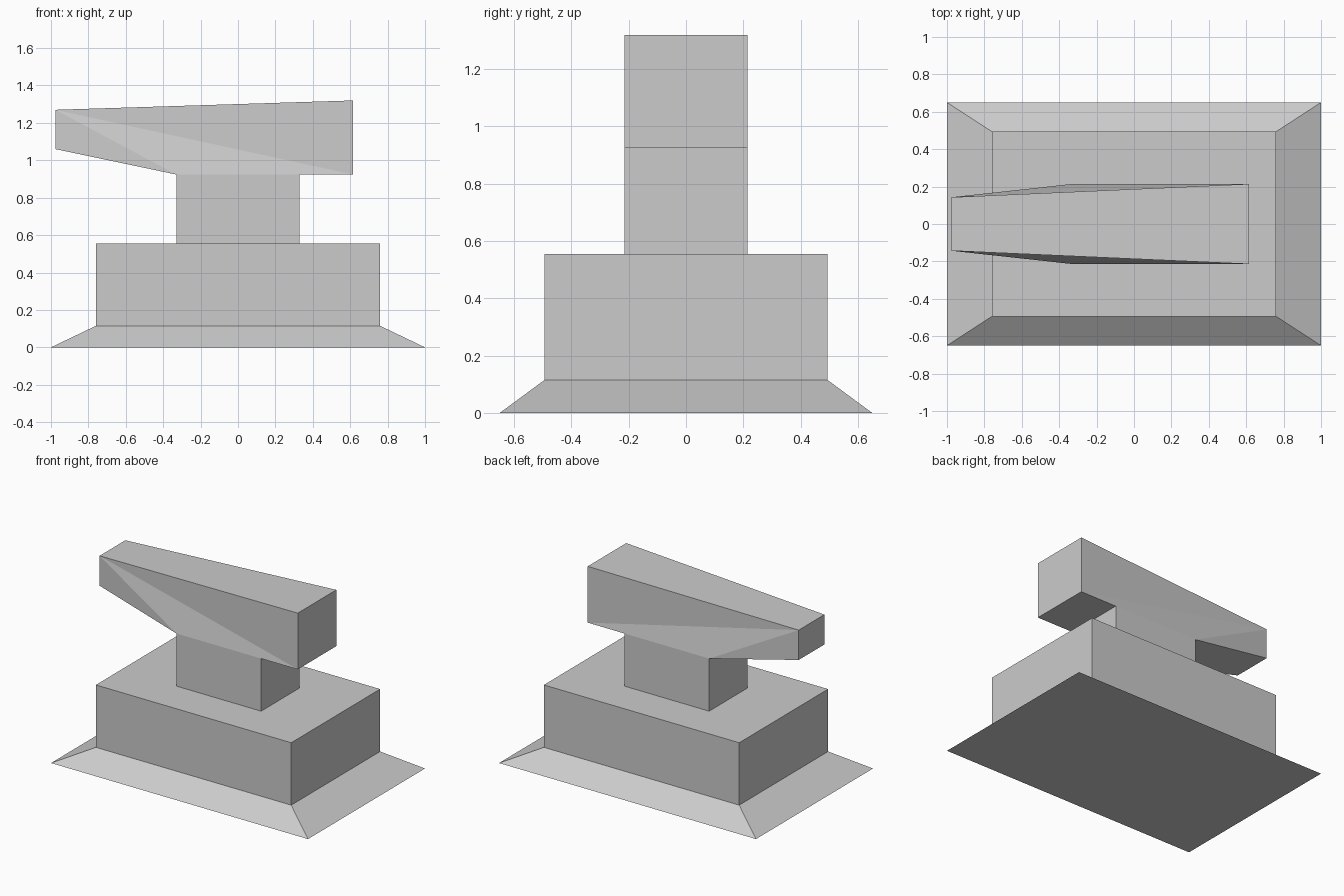
import bpy
import bmesh

cube = bpy.data.objects.get("Cube")
if cube:
    bpy.data.objects.remove(cube, do_unlink=True)

grey = bpy.data.materials.new("plain grey")
grey.use_nodes = True
colour = (0.6, 0.6, 0.6, 1)
grey.diffuse_color = colour
grey.node_tree.nodes["Principled BSDF"].inputs["Base Color"].default_value = colour


def finish(name, bm):
    bmesh.ops.recalc_face_normals(bm, faces=bm.faces[:])
    mesh = bpy.data.meshes.new(name)
    bm.to_mesh(mesh)
    bm.free()
    mesh.materials.append(grey)
    bpy.context.collection.objects.link(bpy.data.objects.new(name, mesh))


def block(name, bottom, top, z0, z1):
    """Box or frustum from the half sizes of its bottom and top rectangles."""
    bm = bmesh.new()
    rings = []
    for (hx, hy), z in ((bottom, z0), (top, z1)):
        corners = ((-hx, -hy), (hx, -hy), (hx, hy), (-hx, hy))
        rings.append([bm.verts.new((x, y, z)) for x, y in corners])
    low, high = rings
    bm.faces.new(low[::-1])
    bm.faces.new(high)
    for i in range(4):
        j = (i + 1) % 4
        bm.faces.new((low[i], low[j], high[j], high[i]))
    finish(name, bm)


# Stepped base and neck
plinth, neck = (0.76, 0.494), (0.33, 0.214)
block("sloped_foot", (1, 0.65), plinth, 0, 0.115)
block("base_block", plinth, plinth, 0.115, 0.554)
block("neck", neck, neck, 0.554, 0.924)

# Tapered head: side outline as (x, half width, z), mirrored across y
outline = [(-0.977, 0.143, 1.27), (-0.977, 0.143, 1.06), (-0.33, 0.214, 0.924),
           (0.615, 0.214, 0.924), (0.615, 0.214, 1.32)]
bm = bmesh.new()
sides = [[bm.verts.new((x, s * w, z)) for x, w, z in outline] for s in (-1, 1)]
for side in sides:
    # Folded cheek, creased from the tip's top to the heel's bottom
    for fold in ((0, 3, 4), (0, 2, 3), (0, 1, 2)):
        bm.faces.new([side[i] for i in fold])
right, left = sides
for i in range(len(outline)):
    j = (i + 1) % len(outline)
    bm.faces.new((right[i], right[j], left[j], left[i]))
finish("tapered_head", bm)
